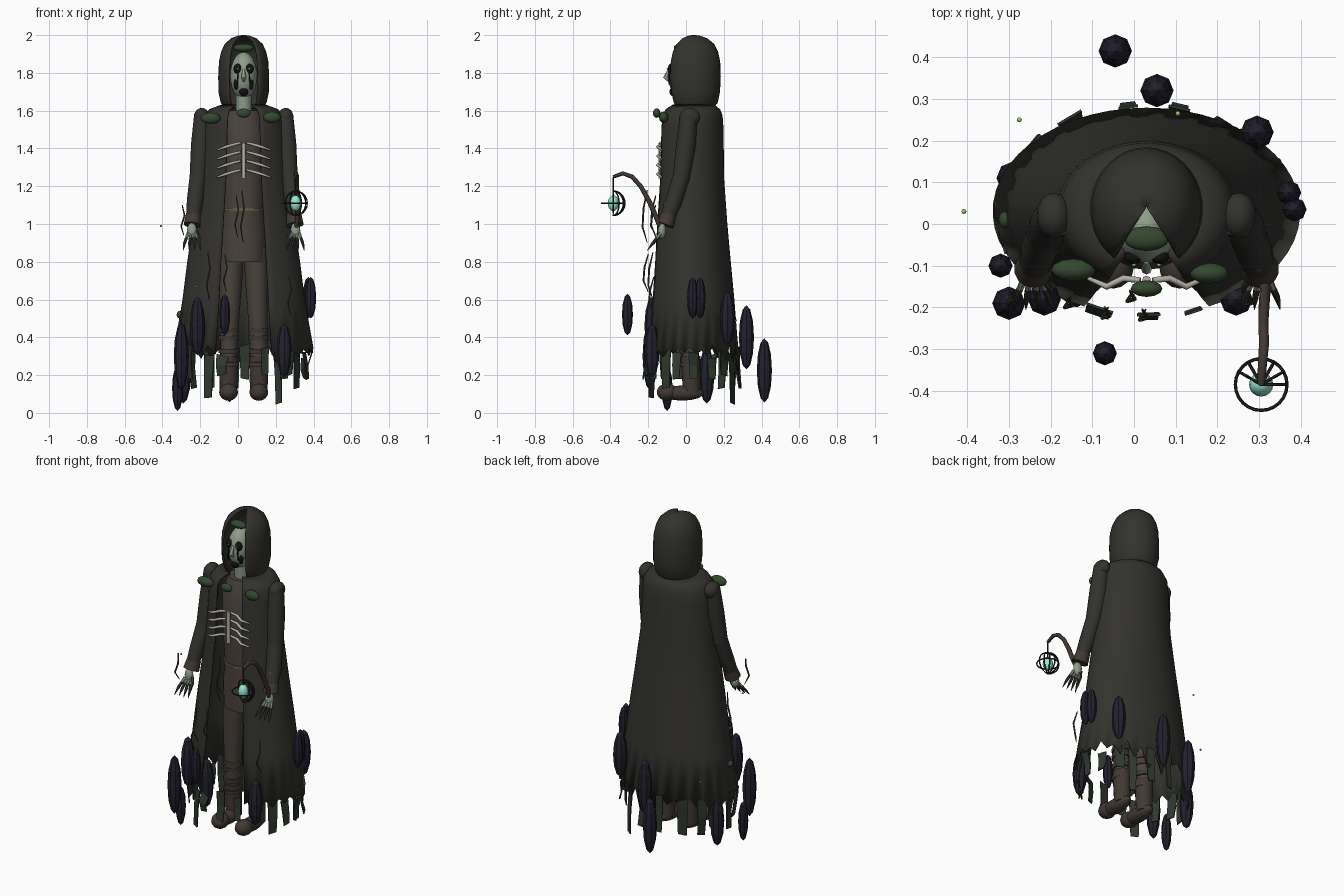
import bpy, bmesh, math, random
from mathutils import Vector

if "Cube" in bpy.data.objects:
    bpy.data.objects.remove(bpy.data.objects["Cube"])

random.seed(7)
CX = 0.03  # body centre line
COL = dict(cloak=(.033, .032, .027), cloth=(.07, .056, .046), leather=(.055, .04, .033), skin=(.27, .34, .25),
           bone=(.45, .43, .38), dark=(.006, .006, .006), moss=(.035, .065, .028), tatter=(.028, .04, .027),
           smoke=(.016, .015, .028), iron=(.02, .018, .016), glow=(.3, .8, .65), spark=(.35, .65, .15),
           claw=(.04, .037, .033), vine=(.06, .05, .03), tan=(.13, .1, .06))
MATS = {}
for k, c in COL.items():
    MATS[k] = bpy.data.materials.new(k)
    MATS[k].diffuse_color = (*c, 1)


def finish(o, name, mat, smooth=True, angle=50):
    o.name = name
    o.data.materials.clear()
    o.data.materials.append(MATS[mat])
    if smooth:
        bpy.ops.object.select_all(action='DESELECT')
        o.select_set(True)
        bpy.context.view_layer.objects.active = o
        bpy.ops.object.shade_smooth_by_angle(angle=math.radians(angle))
    return o


def from_bm(bm, name, mat, smooth=True, angle=50, thick=0):
    bmesh.ops.recalc_face_normals(bm, faces=bm.faces)
    me = bpy.data.meshes.new(name)
    bm.to_mesh(me)
    bm.free()
    o = bpy.data.objects.new(name, me)
    bpy.context.collection.objects.link(o)
    finish(o, name, mat, smooth, angle)
    if thick:
        m = o.modifiers.new("thickness", 'SOLIDIFY')
        m.thickness, m.offset = thick, 0
    return o


def ball(name, loc, scale, mat, seg=16, smooth=True):
    bpy.ops.mesh.primitive_uv_sphere_add(segments=seg, ring_count=max(6, seg // 2), location=loc)
    o = bpy.context.object
    o.scale = scale
    return finish(o, name, mat, smooth)


def skin_rings(bm, rings, closed):
    for a, b in zip(rings, rings[1:]):
        n = len(a)
        for i in range(n if closed else n - 1):
            bm.faces.new((a[i], a[(i + 1) % n], b[(i + 1) % n], b[i]))


def tube(name, pts, radii, mat, n=8):
    """Round bar through points, with a radius per point (or one for all)."""
    pts = [Vector(p) for p in pts]
    if not isinstance(radii, (list, tuple)):
        radii = [radii] * len(pts)
    bm, rings = bmesh.new(), []
    for i, p in enumerate(pts):
        t = (pts[min(i + 1, len(pts) - 1)] - pts[max(i - 1, 0)]).normalized()
        u = t.cross(Vector((1, 0, 0)) if abs(t.x) < .8 else Vector((0, 0, 1))).normalized()
        v = t.cross(u)
        rings.append([bm.verts.new(p + radii[i] * (u * math.cos(a) + v * math.sin(a)))
                      for a in (2 * math.pi * k / n for k in range(n))])
    skin_rings(bm, rings, True)
    bm.faces.new(rings[0])
    bm.faces.new(rings[-1])
    return from_bm(bm, name, mat)


def shell(name, profile, mat, gap=0, n=40, hem=None, thick=0):
    """Stack of ellipses (z, rx, ry, cy); gap is the half angle left open at the front."""
    bm, rings = bmesh.new(), []
    g = math.radians(gap)
    for j, (z, rx, ry, cy) in enumerate(profile):
        ring = []
        for i in range(n + 1 if gap else n):
            a = g + (2 * math.pi - 2 * g) * i / n
            dz = hem(i, a) if hem and j == 0 else 0
            ring.append(bm.verts.new((CX + rx * math.sin(a), cy - ry * math.cos(a), z + dz)))
        rings.append(ring)
    skin_rings(bm, rings, bool(gap) is False)
    if not gap:
        bm.faces.new(rings[0])
        bm.faces.new(rings[-1])
    return from_bm(bm, name, mat, True, 50, thick)


# Cloak with ragged hem, and hood
def ragged(i, a):
    back = max(0, -math.cos(a))
    return random.uniform(0, .04) if i % 2 else -random.uniform(.01, .05 + .09 * back ** 4)


shell("cloak", [(.33, .365, .245, .03), (.6, .32, .222, .03), (.8, .295, .205, .028), (1.0, .265, .19, .025),
                (1.25, .228, .172, .025), (1.5, .212, .168, .027), (1.57, .205, .163, .027),
                (1.605, .18, .148, .03), (1.63, .11, .11, .035)], 'cloak', 24, 44, ragged, .008)
shell("hood", [(1.61, .095, .1, .04), (1.645, .118, .125, .04), (1.7, .13, .138, .038), (1.78, .131, .143, .037),
               (1.86, .127, .14, .037), (1.91, .116, .128, .038), (1.95, .098, .107, .04),
               (1.98, .065, .07, .04), (1.993, .03, .032, .04), (1.997, .002, .002, .04)], 'cloak', 35, 28, None, .008)

# Tattered strips hanging from the hem
for i in range(19):
    a = math.radians(i * 360 / 19 + random.uniform(-6, 6))
    w = random.uniform(.022, .034)
    top, bot = random.uniform(.29, .37), random.choice((.05, .08, .13, .18, .2))
    bm, rows = bmesh.new(), []
    for t in (0, .5, 1):
        s = 1.02 + random.uniform(-.05, .03)
        c = Vector((CX + .345 * s * math.sin(a), .03 - .25 * s * math.cos(a), top + (bot - top) * t))
        d = Vector((math.cos(a), math.sin(a), random.uniform(-.3, .3))) * w * (1 - .25 * t)
        rows.append([bm.verts.new(c - d), bm.verts.new(c + d)])
    skin_rings(bm, rows, False)
    from_bm(bm, "tattered_strip", 'tatter', False, thick=.006)

# Tunic, belt, neck
shell("tunic", [(.8, .115, .1, .01), (.95, .118, .105, .01), (1.08, .105, .1, .01), (1.3, .115, .115, .005),
                (1.5, .12, .115, .01), (1.6, .09, .09, .02)], 'cloth', n=24)
shell("belt", [(1.07, .112, .107, .01), (1.085, .112, .107, .01)], 'tan', n=24)
tube("neck", [(CX, .0, 1.56), (CX, -.01, 1.7)], .042, 'skin', 14)

# Head and face
ball("head", (CX, -.01, 1.785), (.072, .085, .125), 'skin', 24)
tube("nose", [(CX, -.09, 1.82), (CX, -.108, 1.775), (CX, -.088, 1.755)], [.006, .013, .006], 'skin')
ball("mouth", (CX, -.068, 1.7), (.024, .02, .024), 'dark')
for s in (-1, 1):
    ball("eye_socket", (CX + s * .032, -.08, 1.822), (.022, .016, .027), 'dark')
    ball("eye_glint", (CX + s * .03, -.098, 1.822), (.005, .004, .005), 'spark', 8)
    ball("cheek_hollow", (CX + s * .04, -.07, 1.74), (.013, .012, .03), 'dark')
    tube("tear_streak", [(CX + s * .03, -.09, 1.8), (CX + s * .034, -.088, 1.74)], .004, 'dark', 6)

# Rib cage
tube("sternum", [(CX, -.135, 1.43), (CX, -.135, 1.24)], .011, 'bone')
for s in (-1, 1):
    for k in range(4):
        z = 1.43 - .048 * k
        tube("rib", [(CX + s * .015, -.135, z), (CX + s * .055, -.13, z - .01),
                     (CX + s * .095, -.15, z - .022), (CX + s * .14, -.13, z - .038)],
             [.007, .008, .008, .005], 'bone')

# Limbs, mirrored about the centre line
for s in (-1, 1):
    X = lambda d: CX + s * d
    ball("shoulder", (X(.222), .02, 1.565), (.042, .055, .05), 'cloak')
    tube("upper_arm", [(X(.218), .015, 1.58), (X(.228), 0, 1.42), (X(.242), -.025, 1.25)], [.045, .052, .045], 'cloak', 14)
    ball("elbow", (X(.242), -.025, 1.25), (.046, .046, .046), 'cloak')
    tube("forearm", [(X(.242), -.025, 1.25), (X(.258), -.065, 1.12), (X(.27), -.105, 1.02)], [.045, .044, .036], 'cloak', 14)
    tube("cuff", [(X(.266), -.09, 1.05), (X(.272), -.11, .995)], [.04, .046], 'leather', 14)
    ball("hand", (X(.274), -.128, .965), (.026, .022, .042), 'skin')
    for f in range(4):
        d = (f - 1.5) * .014
        k, e = (X(.274 + d * 1.4), -.155, .925), (X(.274 + d * 1.9), -.178, .895)
        tube("finger", [(X(.274 + d), -.135, .95), k, e], [.009, .008, .006], 'skin', 6)
        tube("claw", [k, e, (X(.274 + d * 2.2), -.205, .86)], [.0085, .008, .001], 'claw', 6)
    tube("thumb_claw", [(X(.25), -.13, .96), (X(.235), -.15, .93), (X(.232), -.17, .89)], [.01, .008, .001], 'claw', 6)
    tube("leg", [(X(.062), .01, .88), (X(.068), .01, .7), (X(.075), .015, .48), (X(.08), .025, .3), (X(.08), .03, .1)],
         [.064, .06, .05, .045, .04], 'cloth', 16)
    tube("boot_shaft", [(X(.08), .025, .3), (X(.08), .03, .1)], [.052, .046], 'leather', 16)
    for z in (.26, .33, .4, .44):
        tube("leg_wrap", [(X(.079), .022, z - .012), (X(.079), .02, z + .012)], .055, 'leather', 14)
    ball("boot_foot", (X(.08), -.02, .105), (.046, .115, .04), 'leather')
    ball("boot_toe", (X(.08), -.1, .11), (.05, .055, .046), 'leather')

# Lantern on a crooked staff
LX, LY, LZ = .305, -.385, 1.11
tube("lantern_staff", [(.3, -.12, .93), (.315, -.155, 1.03), (.312, -.195, 1.12), (.31, -.24, 1.2), (.312, -.285, 1.25),
                       (.308, -.335, 1.268), (LX, LY, 1.25)], [.009, .013, .013, .012, .012, .011, .009], 'leather')
tube("lantern_chain", [(LX, LY, 1.25), (LX, LY, 1.14)], .004, 'iron', 6)
ball("lantern_glow", (LX, LY, LZ), (.029, .029, .042), 'glow')
bpy.ops.mesh.primitive_torus_add(location=(LX, LY, LZ), major_radius=.062, minor_radius=.004,
                                 major_segments=24, minor_segments=6)
finish(bpy.context.object, "lantern_ring", 'iron')
for i in range(6):
    a = math.radians(30 * i)
    arc = [(-math.pi / 2 + math.pi * k / 10) for k in range(11)]
    tube("lantern_bar", [(LX + .062 * math.cos(t) * math.cos(a), LY + .062 * math.cos(t) * math.sin(a),
                          LZ + .065 * math.sin(t)) for t in arc], .004, 'iron', 6)

# Moss clumps: x, y, z, width, depth, height
for x, y, z, *sc in [(-.145, -.11, 1.56, .054, .027, .03), (.18, -.118, 1.565, .047, .025, .03),
                     (CX, -.155, 1.587, .038, .02, .025), (CX, -.035, 1.932, .055, .03, .022),
                     (-.31, .01, .52, .015, .02, .02), (.295, -.09, 1.1, .02, .03, .03)]:
    ball("moss_clump", (x, y, z), sc, 'moss', 12)

# Hanging vines: x, y, top z, length
for x, y, z, l in [(-.16, -.175, .85, .25), (-.07, -.2, .84, .2), (.02, -.205, 1.18, .28), (-.295, -.16, 1.1, .16),
                   (-.01, -.16, 1.15, .22), (.27, -.17, .72, .2)]:
    tube("vine", [(x, y, z), (x + .012, y - .02, z - l * .35), (x - .006, y - .025, z - l * .7), (x + .008, y, z - l)],
         [.003, .005, .005, .002], 'vine', 6)

# Smoke wisps: x, y, z, half height
for x, y, z, h in [(-.045, .415, .225, .17), (.055, .32, .4, .17), (.295, .22, .5, .14), (-.29, .11, .2, .15),
                   (.372, .075, .61, .11), (.385, .035, .61, .11), (-.32, -.1, .13, .12), (-.3, -.19, .3, .18),
                   (-.07, -.31, .52, .11), (.245, -.18, .33, .14), (-.215, -.18, .46, .155)]:
    r = .04 if h > .12 else .029
    ball("smoke_wisp", (x, y, z), (r, r, h), 'smoke', 8, False)

# Drifting sparks
for p in [(-.275, .25, .49), (.105, .265, .49), (-.408, .03, .99), (-.22, -.115, .67)]:
    ball("spark", p, (.006, .006, .006), 'spark', 8)

for m in bpy.data.materials:
    if m.users and not m.is_grease_pencil:
        m.use_nodes = True
        m.node_tree.nodes["Principled BSDF"].inputs["Base Color"].default_value = m.diffuse_color
